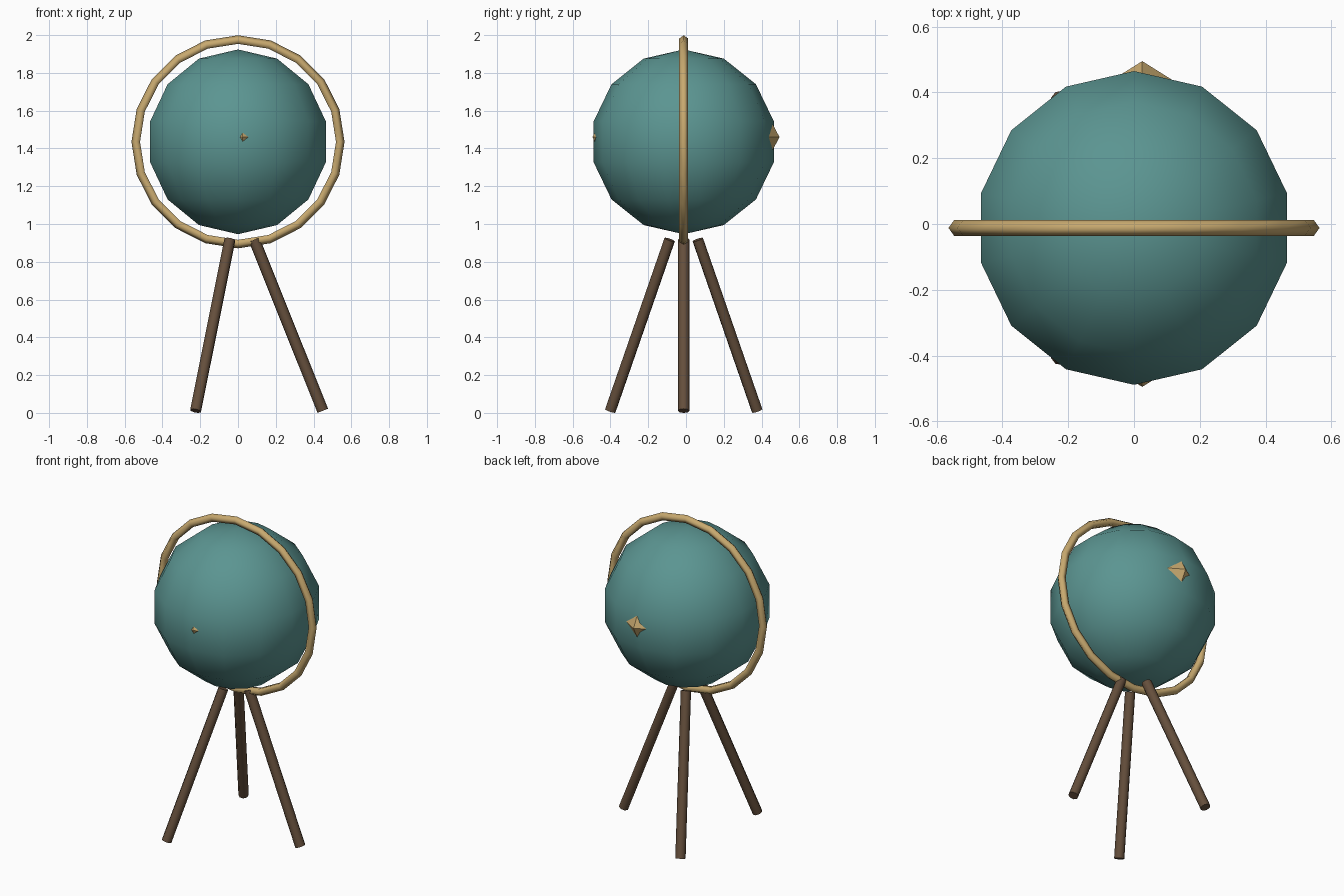
import bpy
import math
from mathutils import Vector

cube = bpy.data.objects.get("Cube")
if cube:
    bpy.data.objects.remove(cube, do_unlink=True)


def make_material(name, rgb):
    mat = bpy.data.materials.new(name)
    mat.use_nodes = True
    color = (*rgb, 1.0)
    mat.diffuse_color = color
    mat.node_tree.nodes["Principled BSDF"].inputs["Base Color"].default_value = color
    return mat


teal = make_material("teal", (0.105, 0.30, 0.285))
brass = make_material("brass", (0.58, 0.40, 0.16))
wood = make_material("dark wood", (0.13, 0.078, 0.045))


def finish(name, mat, smooth_angle=None):
    obj = bpy.context.object
    obj.name = name
    obj.data.materials.append(mat)
    if smooth_angle:
        bpy.ops.object.shade_smooth_by_angle(angle=math.radians(smooth_angle))
    return obj


CENTER = Vector((0, -0.012, 1.435))

# Globe
bpy.ops.mesh.primitive_uv_sphere_add(segments=14, ring_count=7, radius=0.489, location=CENTER)
finish("globe", teal, 80)

# Upright ring around the globe
bpy.ops.mesh.primitive_torus_add(
    major_segments=20, minor_segments=5, major_radius=0.539, minor_radius=0.025,
    location=CENTER, rotation=(math.pi / 2, 0, 0))
finish("meridian_ring", brass, 80)

# Pointed studs poking out of the globe, front and back
STUD_DEPTH = 0.1
for name, side in (("front_stud", -1), ("back_stud", 1)):
    bpy.ops.mesh.primitive_cone_add(
        vertices=4, radius1=1, radius2=0, depth=STUD_DEPTH,
        location=(0.025, side * (0.495 - STUD_DEPTH / 2), 1.46),
        rotation=(-side * math.pi / 2, 0, 0))
    stud = finish(name, brass)
    stud.scale = (0.16, 0.19, 1)

# Three splayed legs
for name, degrees in (("left_leg", 0), ("back_leg", 120), ("front_leg", 240)):
    a = math.radians(degrees)
    out = Vector((math.cos(a), math.sin(a), 0))
    axis_point = Vector((0, CENTER.y, 0))
    foot = axis_point + out * 0.449 + Vector((0, 0, 0.011))
    top = axis_point + out * 0.086 + Vector((0, 0, 0.917))
    span = top - foot
    bpy.ops.mesh.primitive_cylinder_add(
        vertices=8, radius=0.03, depth=span.length, location=(foot + top) / 2,
        rotation=span.to_track_quat("Z", "Y").to_euler())
    finish(name, wood, 60)
